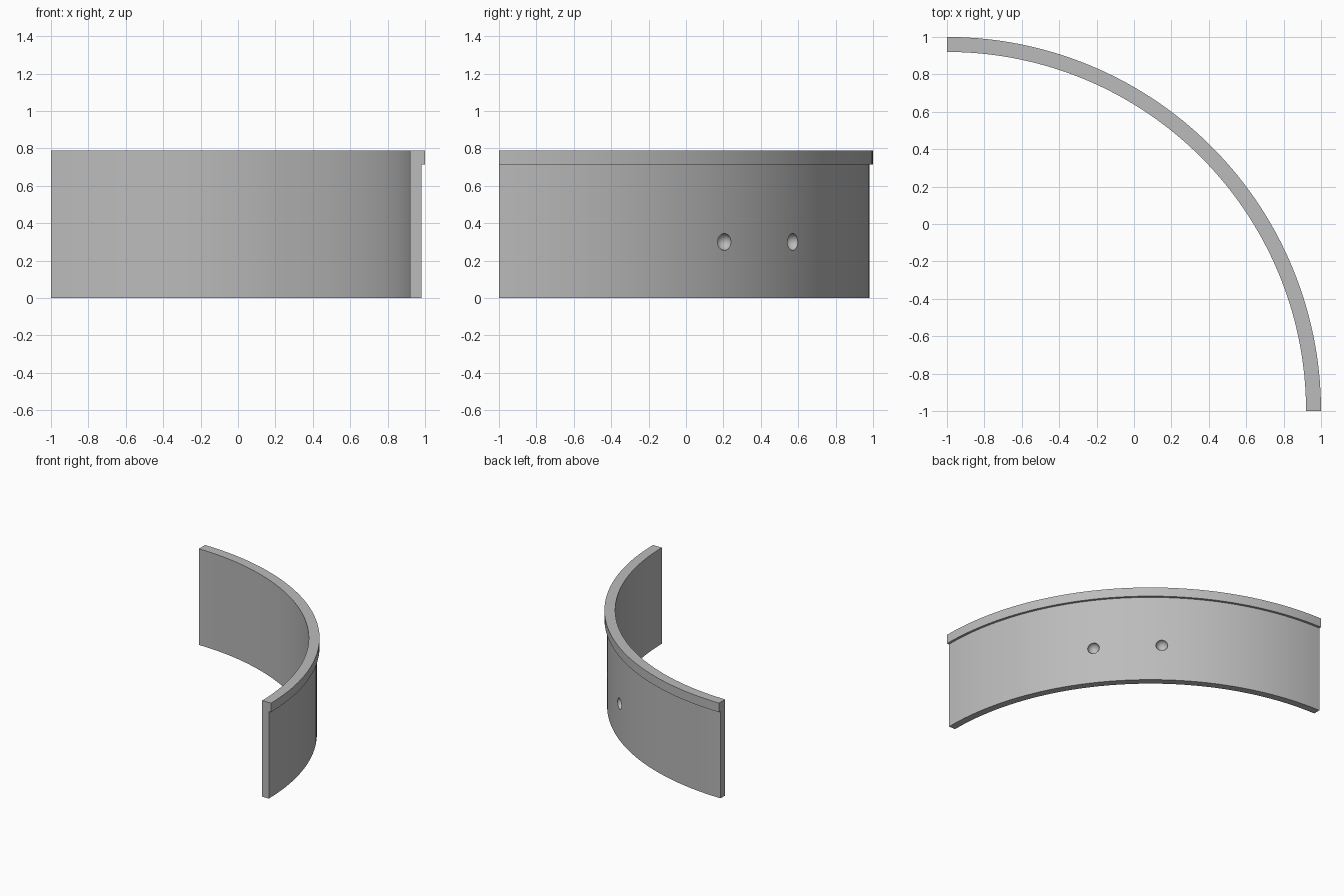
import bpy, bmesh, math
from mathutils import Vector, Matrix

cube = bpy.data.objects.get("Cube")
if cube:
    bpy.data.objects.remove(cube, do_unlink=True)

CENTRE = Vector((-1, -1, 0))
R_IN, R_BODY, R_LIP = 1.92, 1.98, 2.0
HEIGHT, LIP_Z = 0.79, 0.715
SEGMENTS = 60

grey = bpy.data.materials.new("plain grey")
grey.use_nodes = True
grey.diffuse_color = (0.5, 0.5, 0.5, 1)
grey.node_tree.nodes["Principled BSDF"].inputs["Base Color"].default_value = (0.5, 0.5, 0.5, 1)


def make_object(name, bm):
    bmesh.ops.recalc_face_normals(bm, faces=bm.faces)
    mesh = bpy.data.meshes.new(name)
    bm.to_mesh(mesh)
    bm.free()
    mesh.materials.append(grey)
    obj = bpy.data.objects.new(name, mesh)
    bpy.context.collection.objects.link(obj)
    return obj


# Quarter ring: lipped wall section swept through 90 degrees
profile = [(R_IN, 0), (R_BODY, 0), (R_BODY, LIP_Z),
           (R_LIP, LIP_Z), (R_LIP, HEIGHT), (R_IN, HEIGHT)]
bm = bmesh.new()
rings = []
for i in range(SEGMENTS + 1):
    a = math.pi / 2 * i / SEGMENTS
    rings.append([bm.verts.new(CENTRE + Vector((r * math.cos(a), r * math.sin(a), z)))
                  for r, z in profile])
for near, far in zip(rings, rings[1:]):
    for j in range(len(profile)):
        k = (j + 1) % len(profile)
        bm.faces.new((near[j], near[k], far[k], far[j]))
bm.faces.new(rings[0])
bm.faces.new(rings[-1])
wall = make_object("curved_wall", bm)

# Two round dimples in the outer face
bm = bmesh.new()
for degrees in (37.5, 52.5):
    a = math.radians(degrees)
    spot = CENTRE + Vector((R_BODY * math.cos(a), R_BODY * math.sin(a), 0.3))
    bmesh.ops.create_uvsphere(bm, u_segments=32, v_segments=16, radius=0.045,
                              matrix=Matrix.Translation(spot))
cutter = make_object("dimple_cutter", bm)
cutter.hide_render = True
cutter.hide_viewport = True

cut = wall.modifiers.new("dimples", 'BOOLEAN')
cut.operation = 'DIFFERENCE'
cut.solver = 'EXACT'
cut.object = cutter

# Apply the cut, then smooth the curved faces
bpy.ops.object.select_all(action='DESELECT')
bpy.context.view_layer.objects.active = wall
wall.select_set(True)
bpy.ops.object.modifier_apply(modifier=cut.name)
bpy.data.objects.remove(cutter, do_unlink=True)
bpy.ops.object.shade_smooth_by_angle(angle=math.radians(30))
